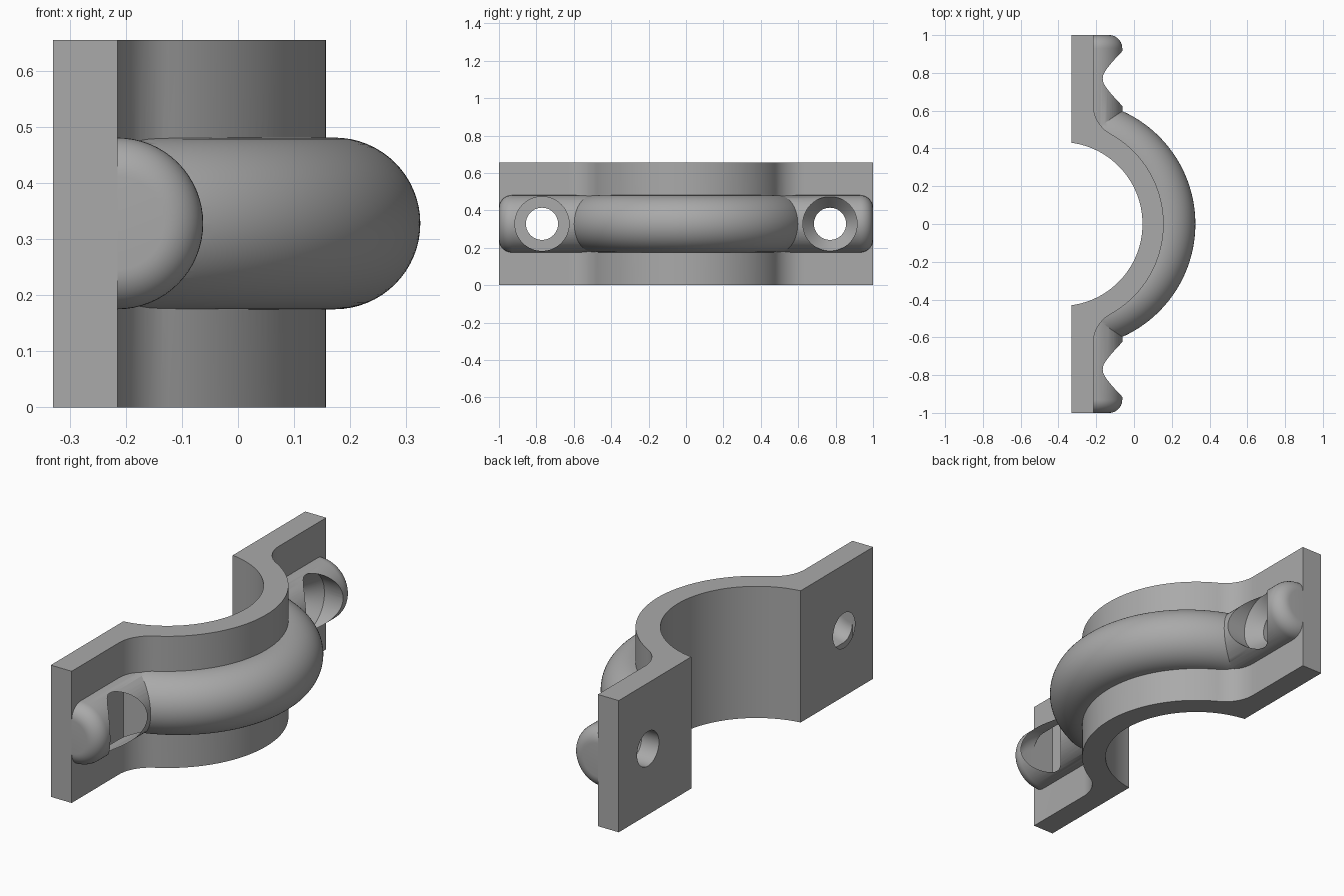
import bpy, bmesh, math
from mathutils import Matrix, Vector

cube = bpy.data.objects.get("Cube")
if cube:
    bpy.data.objects.remove(cube, do_unlink=True)

H, MID = 0.655, 0.328           # strap height and its middle
BACK, FACE = -0.33, -0.215      # back and front planes of the tabs
BORE_X, BORE_R, OUT_R = -0.389, 0.434, 0.546
RIB_R, RIB_SWEEP = 0.153, 0.502
HOLE_Y = 0.77

steel = bpy.data.materials.new("Grey steel")
steel.use_nodes = True
GREY = (0.4, 0.4, 0.4, 1)
steel.diffuse_color = GREY
steel.node_tree.nodes["Principled BSDF"].inputs["Base Color"].default_value = GREY


def finish(name, bm):
    bmesh.ops.recalc_face_normals(bm, faces=bm.faces)
    mesh = bpy.data.meshes.new(name)
    bm.to_mesh(mesh)
    bm.free()
    ob = bpy.data.objects.new(name, mesh)
    mesh.materials.append(steel)
    bpy.context.collection.objects.link(ob)
    return ob


def arc(cx, cy, r, a0, a1, n):
    return [(cx + r * math.cos(a0 + (a1 - a0) * i / n),
             cy + r * math.sin(a0 + (a1 - a0) * i / n)) for i in range(n + 1)]


def prism(name, outline, z0, z1):
    bm = bmesh.new()
    face = bm.faces.new([bm.verts.new((x, y, z0)) for x, y in outline])
    top = bmesh.ops.extrude_face_region(bm, geom=[face])
    bmesh.ops.translate(bm, vec=(0, 0, z1 - z0),
                        verts=[v for v in top["geom"] if isinstance(v, bmesh.types.BMVert)])
    return finish(name, bm)


def lathe(name, profile, origin, axis, n=64):
    """Solid of revolution; profile holds (radius, distance along axis)."""
    bm = bmesh.new()
    turn = Matrix.Translation(origin) @ Vector(axis).to_track_quat('Z', 'Y').to_matrix().to_4x4()
    rings = [[bm.verts.new(turn @ Vector((r * math.cos(2 * math.pi * i / n),
                                          r * math.sin(2 * math.pi * i / n), d)))
              for i in range(n)] for r, d in profile]
    for a, b in zip(rings, rings[1:]):
        for i in range(n):
            j = (i + 1) % n
            bm.faces.new((a[i], a[j], b[j], b[i]))
    bm.faces.new(rings[0])
    bm.faces.new(rings[-1])
    return finish(name, bm)


def combine(target, tool, operation):
    mod = target.modifiers.new(operation, 'BOOLEAN')
    mod.operation, mod.solver, mod.object = operation, 'EXACT', tool
    bpy.context.view_layer.objects.active = target
    bpy.ops.object.modifier_apply(modifier=mod.name)
    bpy.data.objects.remove(tool, do_unlink=True)


# Strap: flat tabs blended by fillets into a half ring
fillet = 0.174
fx = FACE + fillet
fy = math.sqrt((OUT_R + fillet) ** 2 - (fx - BORE_X) ** 2)
meet = math.atan2(fy, fx - BORE_X)
upper = arc(BORE_X, 0, OUT_R, 0, meet, 32) + arc(fx, fy, fillet, meet + math.pi, math.pi, 14)[1:]
upper.append((FACE, 1))
lower = [(x, -y) for x, y in reversed(upper[1:])]
clamp = prism("clamp_strap", [(BACK, -1)] + lower + upper + [(BACK, 1)], 0, H)

# Curved rib sweeping round the ring
bm = bmesh.new()
rings = []
for i in range(81):
    a = math.radians(-80 + 2 * i)
    rings.append([])
    for k in range(64):
        t = 2 * math.pi * k / 64
        r = RIB_SWEEP + RIB_R * math.cos(t)
        rings[-1].append(bm.verts.new((BACK + r * math.cos(a), r * math.sin(a),
                                       MID + RIB_R * math.sin(t))))
for a, b in zip(rings, rings[1:]):
    for k in range(64):
        j = (k + 1) % 64
        bm.faces.new((a[k], a[j], b[j], b[k]))
bm.faces.new(rings[0])
bm.faces.new(rings[-1])
combine(clamp, finish("curved_rib", bm), 'UNION')

# Straight rib ends with rounded tips
tip = 0.07
for side in (-1, 1):
    profile = [(RIB_R, 0.49)] + arc(RIB_R - tip, 1 - tip, tip, 0, math.pi / 2, 10)
    combine(clamp, lathe("rib_end", profile, (FACE, 0, MID), (0, side, 0)), 'UNION')

# Clear the bore and everything behind the tabs
combine(clamp, lathe("bore_cutter", [(BORE_R, -0.2), (BORE_R, 1)], (BORE_X, 0, 0), (0, 0, 1), 128),
        'DIFFERENCE')
combine(clamp, prism("back_cutter", [(-0.9, -1.2), (BACK, -1.2), (BACK, 1.2), (-0.9, 1.2)], -0.2, 1),
        'DIFFERENCE')

# Countersunk bolt holes
for side in (-1, 1):
    profile = [(0.086, -0.5), (0.086, -0.235), (0.145, -0.165), (0.145, 0.1)]
    combine(clamp, lathe("hole_cutter", profile, (0, side * HOLE_Y, MID), (1, 0, 0)), 'DIFFERENCE')

bpy.ops.object.select_all(action='DESELECT')
clamp.select_set(True)
bpy.context.view_layer.objects.active = clamp
bpy.ops.object.shade_smooth_by_angle(angle=math.radians(25))
